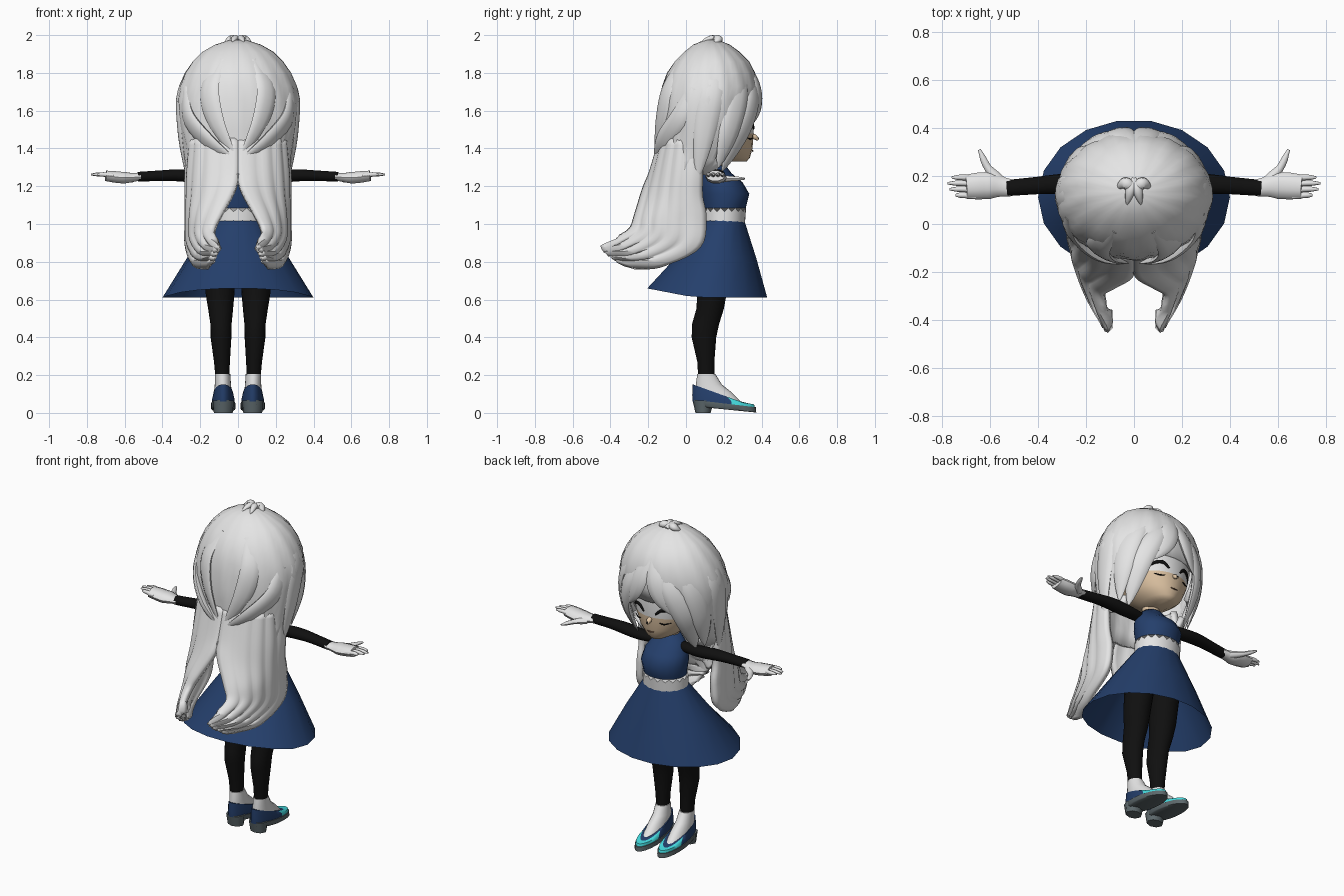
import bpy, bmesh
from math import sin, cos, pi, sqrt
from mathutils import Vector

default_cube = bpy.data.objects.get("Cube")
if default_cube:
    bpy.data.objects.remove(default_cube, do_unlink=True)


def material(name, red, green, blue):
    mat = bpy.data.materials.new(name)
    mat.use_nodes = True
    mat.diffuse_color = (red, green, blue, 1)
    shader = mat.node_tree.nodes["Principled BSDF"]
    shader.inputs["Base Color"].default_value = (red, green, blue, 1)
    shader.inputs["Roughness"].default_value = 0.8
    return mat


WHITE = material("soft white", 0.78, 0.78, 0.78)
NAVY = material("navy cloth", 0.018, 0.05, 0.15)
BLACK = material("black knit", 0.005, 0.005, 0.005)
SKIN = material("tan skin", 0.72, 0.54, 0.36)
CYAN = material("cyan toe", 0.06, 0.72, 0.75)
GREY = material("grey sole", 0.11, 0.14, 0.15)
BROWN = material("brown lip", 0.2, 0.1, 0.06)


def finish(name, bm, mats, mirror=False, thickness=0, angle=50):
    """Turn a bmesh into a shaded object, optionally mirrored and thickened."""
    bmesh.ops.recalc_face_normals(bm, faces=bm.faces)
    mesh = bpy.data.meshes.new(name)
    bm.to_mesh(mesh)
    bm.free()
    obj = bpy.data.objects.new(name, mesh)
    bpy.context.collection.objects.link(obj)
    for mat in mats:
        mesh.materials.append(mat)
    if thickness:
        solid = obj.modifiers.new("thickness", "SOLIDIFY")
        solid.thickness = thickness
        solid.offset = -1
    if mirror:
        obj.modifiers.new("mirror", "MIRROR")
    bpy.ops.object.select_all(action="DESELECT")
    obj.select_set(True)
    bpy.context.view_layer.objects.active = obj
    bpy.ops.object.shade_smooth_by_angle(angle=angle * pi / 180)
    return obj


def bridge(bm, rings, closed=True):
    for low, high in zip(rings, rings[1:]):
        count = len(low)
        for i in range(count if closed else count - 1):
            j = (i + 1) % count
            bm.faces.new((low[i], low[j], high[j], high[i]))


def body(name, rings, mats, sides=20, caps="both", rule=None, shape=None, **options):
    """Stack of ellipses: (height, centre x, half width, back y, front y, slope)."""
    bm = bmesh.new()
    loops = []
    for row, (z, x, half, back, front, *slope) in enumerate(rings):
        loop = []
        for i in range(sides):
            turn = 2 * pi * i / sides
            dy = sin(turn) * (front - back) / 2
            tilt = slope[0] * dy if slope else 0
            point = Vector((x + half * cos(turn), (back + front) / 2 + dy, z + tilt))
            loop.append(bm.verts.new(shape(point, row, i) if shape else point))
        loops.append(loop)
    bridge(bm, loops)
    if caps in ("both", "low"):
        bm.faces.new(loops[0])
    if caps in ("both", "high"):
        bm.faces.new(loops[-1])
    if rule:
        rule(bm)
    return finish(name, bm, mats, **options)


def path(points, steps):
    """Smooth curve through the control points."""
    pts = [Vector(p) for p in points]
    pts = [pts[0] * 2 - pts[1]] + pts + [pts[-1] * 2 - pts[-2]]
    spans = len(pts) - 3
    result = []
    for k in range(steps + 1):
        at = k * spans / steps
        s = min(int(at), spans - 1)
        t = at - s
        a, b, c, d = pts[s:s + 4]
        result.append((b * 2 + (c - a) * t + (a * 2 - b * 5 + c * 4 - d) * t * t
                       + (b * 3 - a - c * 3 + d) * t ** 3) / 2)
    return result


HEAD = Vector((0, 0.12, 1.62))


def strand(name, points, width, thick, mat, widths=None, up=None, steps=14, sides=10, mirror=True):
    """Flattened tapering sweep that lies on the head, or faces the up vector."""
    line = path(points, steps)
    bm = bmesh.new()
    loops = []
    for k, p in enumerate(line):
        along = (line[min(k + 1, steps)] - line[max(k - 1, 0)]).normalized()
        out = Vector(up) if up else p - HEAD
        side = along.cross(out).normalized()
        out = side.cross(along)
        t = k / steps
        if widths:
            s = min(int(t * (len(widths) - 1)), len(widths) - 2)
            f = t * (len(widths) - 1) - s
            size = widths[s] * (1 - f) + widths[s + 1] * f
        else:
            size = max(sin(pi * (0.12 + 0.87 * t)) ** 0.7, 0.05)
        turns = [2 * pi * i / sides for i in range(sides)]
        loops.append([bm.verts.new(p + side * cos(a) * width * size + out * sin(a) * thick * size)
                      for a in turns])
    bridge(bm, loops)
    bm.faces.new(loops[0])
    bm.faces.new(loops[-1])
    return finish(name, bm, [mat], mirror=mirror)


# Dress: flared open skirt, zigzag waistband and bodice
def lift_back(p, row, i):
    back = max(0, -(p.y - 0.05) / 0.26)
    return p + Vector((0, 0, 0.05 * back if row == 0 else 0))


body("skirt", [(0.61, 0, 0.4, -0.21, 0.435), (0.82, 0, 0.27, -0.06, 0.375),
               (1.02, 0, 0.135, 0.09, 0.31)], [NAVY], sides=18, caps="high", shape=lift_back)
body("waistband", [(1.0, 0, 0.137, 0.088, 0.312), (1.065, 0, 0.135, 0.088, 0.318)], [WHITE], sides=36,
     shape=lambda p, row, i: p + Vector((0, 0, row * (i % 2) * 0.02)))
body("bodice", [(1.02, 0, 0.125, 0.1, 0.3), (1.1, 0, 0.13, 0.09, 0.32), (1.16, 0, 0.14, 0.08, 0.335),
                (1.22, 0, 0.13, 0.08, 0.3), (1.27, 0, 0.1, 0.09, 0.24), (1.31, 0, 0.06, 0.1, 0.21)], [NAVY])
body("neck", [(1.28, 0, 0.05, 0.1, 0.2), (1.42, 0, 0.05, 0.1, 0.2)], [SKIN])

# Arms and hands
strand("sleeves", [(0.08, 0.16, 1.25), (0.2, 0.17, 1.25), (0.34, 0.165, 1.258), (0.53, 0.15, 1.25)],
       0.042, 0.034, BLACK, [0.8, 0.9, 1, 1, 0.85, 0.8], (0, 0, 1))
strand("palms", [(0.51, 0.15, 1.25), (0.6, 0.16, 1.245), (0.7, 0.155, 1.255)],
       0.056, 0.032, WHITE, [0.62, 0.75, 1, 1, 0.9], (0, 0, 1))
for label, y, tip in (("index", 0.194, 0.76), ("middle", 0.17, 0.778), ("ring", 0.145, 0.77), ("little", 0.12, 0.745)):
    strand(label + "_fingers", [(0.66, y - 0.005, 1.255), (0.71, y, 1.262), (tip, y, 1.262)],
           0.012, 0.012, WHITE, [1, 1, 1, 0.9, 0.4], (0, 0, 1), 8, 8)
strand("thumbs", [(0.56, 0.18, 1.24), (0.61, 0.235, 1.24), (0.645, 0.31, 1.24)],
       0.02, 0.017, WHITE, [1.2, 1.1, 0.8, 0.7, 0.3], (0, 0, 1), 8, 8)

# Legs, feet and heeled shoes
body("legs", [(0.18, 0.083, 0.036, 0.065, 0.15), (0.27, 0.085, 0.042, 0.06, 0.15),
              (0.4, 0.09, 0.055, 0.03, 0.16), (0.47, 0.09, 0.056, 0.032, 0.175),
              (0.55, 0.092, 0.066, 0.055, 0.2), (0.63, 0.095, 0.076, 0.06, 0.215),
              (0.85, 0.09, 0.085, 0.07, 0.26)], [BLACK], mirror=True)
body("feet", [(0.06, 0.08, 0.05, 0.05, 0.29), (0.11, 0.08, 0.047, 0.05, 0.24),
              (0.15, 0.08, 0.043, 0.052, 0.19), (0.205, 0.082, 0.041, 0.06, 0.156)], [WHITE], mirror=True)


def paint_toe(bm):
    for face in bm.faces:
        if len(face.verts) < 5 and face.calc_center_median().y > 0.235:
            face.material_index = 1


body("shoes", [(0.045, 0.078, 0.06, 0.035, 0.365, -0.1), (0.07, 0.078, 0.06, 0.033, 0.36, -0.15),
               (0.1, 0.078, 0.052, 0.035, 0.32, -0.36)], [NAVY, CYAN], sides=24, rule=paint_toe, mirror=True)
body("soles", [(0.018, 0.078, 0.06, 0.06, 0.36, -0.1), (0.024, 0.078, 0.065, 0.04, 0.372, -0.13),
               (0.05, 0.078, 0.065, 0.035, 0.37, -0.12)], [GREY], mirror=True)
body("heels", [(0, 0.078, 0.05, 0.05, 0.13), (0.065, 0.078, 0.056, 0.035, 0.15)], [GREY], sides=8, mirror=True)


# Face
def paint_brow(bm):
    for face in bm.faces:
        face.material_index = int(face.calc_center_median().z > 1.48)


body("face", [(1.33, 0, 0.05, 0.15, 0.32), (1.35, 0, 0.09, 0.09, 0.338), (1.4, 0, 0.15, 0.0, 0.352),
              (1.48, 0, 0.2, -0.08, 0.358), (1.58, 0, 0.23, -0.1, 0.362), (1.75, 0, 0.23, -0.08, 0.34)],
     [SKIN, WHITE], sides=28, rule=paint_brow)
strand("nose", [(0, 0.34, 1.48), (0, 0.365, 1.46), (0, 0.382, 1.445)], 0.016, 0.014, SKIN,
       [0.6, 1, 0.4], (0, 0, 1), 6, 8, False)
strand("nose_tip", [(0, 0.374, 1.455), (0, 0.387, 1.452)], 0.008, 0.007, BLACK,
       [1, 0.6], (0, 0, 1), 2, 8, False)


def on_face(x, z):
    return (x, 0.135 + 0.225 * sqrt(1 - (x / 0.21) ** 2) + 0.003, z)


strand("eyelashes", [on_face(x, z) for x, z in ((0.04, 1.505), (0.075, 1.535), (0.115, 1.53), (0.15, 1.5))],
       0.01, 0.008, BLACK)
strand("lower_lashes", [on_face(x, z) for x, z in ((0.065, 1.455), (0.09, 1.45), (0.125, 1.46))],
       0.004, 0.004, BLACK)
strand("mouth", [(-0.025, 0.35, 1.39), (0, 0.354, 1.386), (0.025, 0.35, 1.39)], 0.004, 0.004, BROWN, mirror=False)


# Hair cap with ridged strands and an opening for the face
def ridge(p, row, i):
    flat = Vector((p.x, p.y - 0.12, 0))
    return p + flat * 0.03 * (abs(sin(i * pi / 4 + row * 0.4)) - 0.6)


def open_front(bm):
    gone = []
    for face in bm.faces:
        c = face.calc_center_median()
        if c.y > 0.12 and c.z < 1.62 and abs(c.x) < 0.2:
            gone.append(face)
        elif c.y > 0.17 and c.z < 1.38:
            gone.append(face)
    bmesh.ops.delete(bm, geom=gone, context="FACES")


body("hair_cap", [(1.26, 0, 0.27, -0.17, 0.2), (1.34, 0, 0.28, -0.145, 0.26), (1.42, 0, 0.295, -0.145, 0.31),
                  (1.5, 0, 0.312, -0.15, 0.35), (1.58, 0, 0.322, -0.147, 0.37), (1.66, 0, 0.326, -0.138, 0.38),
                  (1.73, 0, 0.31, -0.125, 0.383), (1.8, 0, 0.28, -0.1, 0.365), (1.86, 0, 0.24, -0.06, 0.335),
                  (1.91, 0, 0.19, -0.01, 0.285), (1.95, 0, 0.12, 0.04, 0.23), (1.975, 0, 0.04, 0.1, 0.17)],
     [WHITE], sides=64, caps="high", rule=open_front, shape=ridge, thickness=0.03)

# Locks: fringe and sides framing the face, back swept to a gather, crown knot
strand("fringe_locks", [(0.01, 0.33, 1.84), (0.05, 0.37, 1.73), (0.09, 0.375, 1.63), (0.15, 0.35, 1.53)],
       0.06, 0.022, WHITE)
strand("cheek_locks", [(0.05, 0.34, 1.8), (0.14, 0.35, 1.67), (0.2, 0.31, 1.53), (0.21, 0.25, 1.4), (0.2, 0.19, 1.28)],
       0.065, 0.025, WHITE)
strand("temple_locks", [(0.1, 0.28, 1.87), (0.23, 0.27, 1.7), (0.27, 0.23, 1.5), (0.25, 0.17, 1.3)],
       0.07, 0.025, WHITE)
strand("side_locks", [(0.16, 0.15, 1.9), (0.29, 0.14, 1.72), (0.3, 0.1, 1.5), (0.27, 0.06, 1.24)],
       0.07, 0.025, WHITE)
strand("swept_locks", [(0.28, 0.04, 1.72), (0.26, -0.03, 1.56), (0.15, -0.12, 1.43), (0.01, -0.16, 1.33)],
       0.06, 0.025, WHITE)
strand("back_locks", [(0.09, -0.02, 1.87), (0.15, -0.09, 1.72), (0.12, -0.13, 1.55), (0.02, -0.16, 1.36)],
       0.06, 0.02, WHITE)
strand("crown_knot", [(0, 0.14, 1.975), (0.035, 0.17, 1.98), (0.07, 0.15, 1.955)], 0.025, 0.02, WHITE)
strand("crown_tuft", [(0, 0.19, 1.97), (0.015, 0.14, 1.985), (0.03, 0.08, 1.965)], 0.02, 0.015, WHITE)

# Long split tails: a curved sheet between three guide strands
front_edge = path([(0.24, 0.07, 1.45), (0.26, 0.08, 1.28), (0.255, 0.08, 1.15), (0.255, 0.1, 1.03),
                   (0.26, 0.07, 0.88), (0.23, -0.12, 0.79), (0.14, -0.32, 0.785)], 30)
middle = path([(0.2, -0.07, 1.45), (0.21, -0.1, 1.28), (0.22, -0.12, 1.15), (0.235, -0.14, 1.03),
               (0.235, -0.16, 0.93), (0.19, -0.28, 0.86), (0.12, -0.4, 0.84)], 30)
back_edge = path([(0, -0.13, 1.45), (0, -0.18, 1.28), (0.02, -0.22, 1.18), (0.09, -0.26, 1.05),
                  (0.13, -0.29, 0.97), (0.12, -0.36, 0.92), (0.1, -0.42, 0.87)], 30)
bm = bmesh.new()
rows = []
for k, (a, b, c) in enumerate(zip(front_edge, middle, back_edge)):
    row = []
    for i in range(25):
        u = i / 24
        p = a * (1 - u) * (1 - 2 * u) + b * 4 * u * (1 - u) + c * u * (2 * u - 1)
        bump = abs(sin(u * pi * 5))
        p += Vector((0.9, -0.4, 0)) * 0.012 * (bump - 0.6)
        # pointed tips at the free end
        p += Vector((-0.1, -0.4, 0.1)) * 0.2 * (bump - 0.7) * max(0, (k - 24) / 6)
        row.append(bm.verts.new(p))
    rows.append(row)
bridge(bm, rows, closed=False)
tails = finish("hair_tails", bm, [WHITE], thickness=0.035)
tails.modifiers["thickness"].offset = 0
tails.modifiers.new("mirror", "MIRROR")
